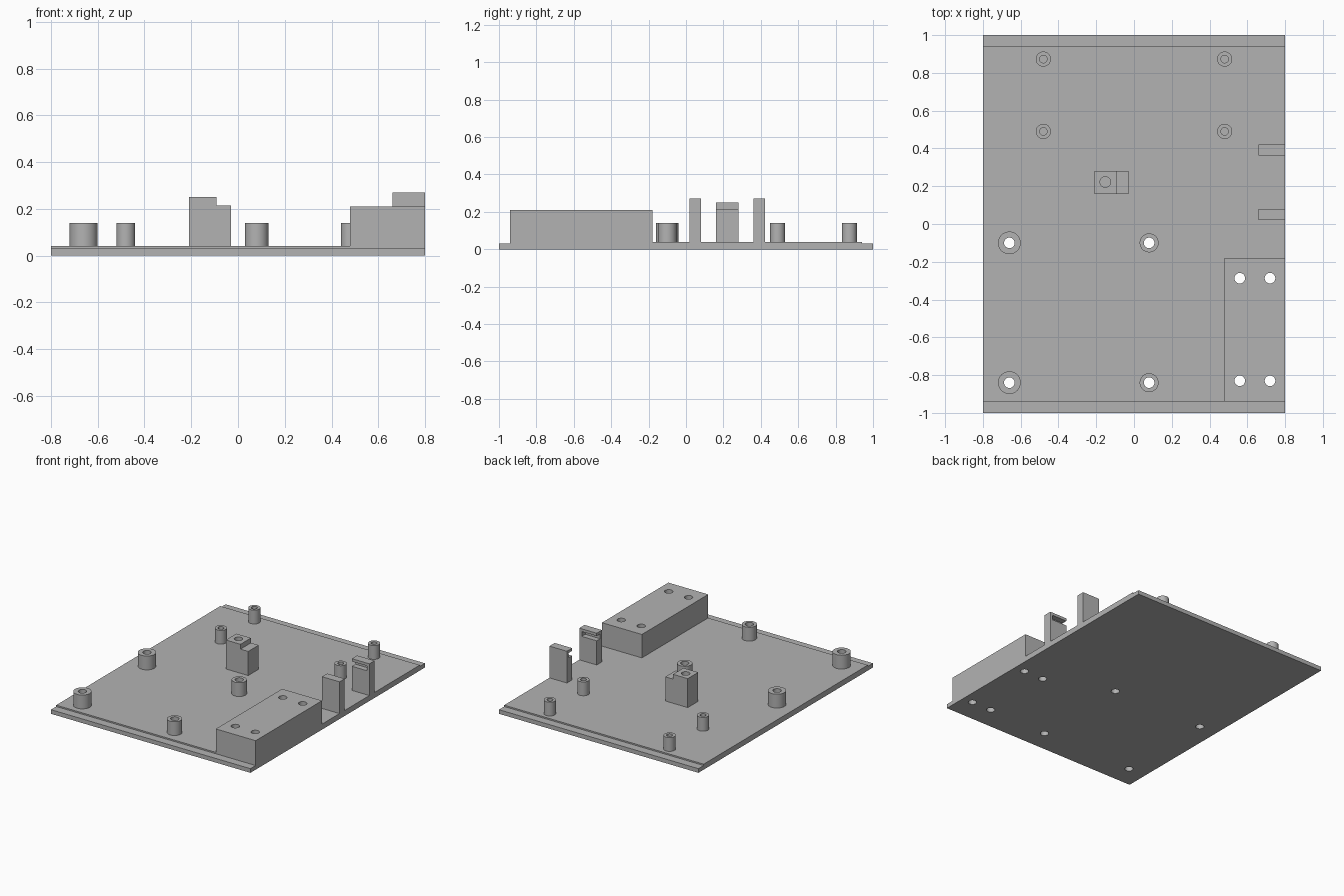
import bpy
import bmesh
from math import radians
from mathutils import Matrix, Vector

cube = bpy.data.objects.get("Cube")
if cube:
    bpy.data.objects.remove(cube, do_unlink=True)

grey = bpy.data.materials.new("plain_grey")
grey.use_nodes = True
grey.diffuse_color = (0.45, 0.45, 0.45, 1)
grey.node_tree.nodes["Principled BSDF"].inputs["Base Color"].default_value = grey.diffuse_color

TOP = 0.04        # upper surface of the plate
POST_TOP = 0.14
BLOCK_TOP = 0.21
BORE = 0.028


def finish(name, bm):
    bmesh.ops.recalc_face_normals(bm, faces=bm.faces)
    mesh = bpy.data.meshes.new(name)
    bm.to_mesh(mesh)
    bm.free()
    mesh.materials.append(grey)
    obj = bpy.data.objects.new(name, mesh)
    bpy.context.collection.objects.link(obj)
    return obj


def box(name, low, high):
    low, high = Vector(low), Vector(high)
    bm = bmesh.new()
    place = Matrix.Translation((low + high) / 2) @ Matrix.Diagonal((*(high - low), 1))
    bmesh.ops.create_cube(bm, size=1, matrix=place)
    return finish(name, bm)


def extrusion(name, points, shift):
    bm = bmesh.new()
    face = bm.faces.new([bm.verts.new(p) for p in points])
    made = bmesh.ops.extrude_face_region(bm, geom=[face])["geom"]
    verts = [g for g in made if isinstance(g, bmesh.types.BMVert)]
    bmesh.ops.translate(bm, verts=verts, vec=shift)
    return finish(name, bm)


def cylinders(name, centres, radius, bottom, top):
    bm = bmesh.new()
    for x, y in centres:
        bmesh.ops.create_cone(bm, cap_ends=True, segments=48, radius1=radius, radius2=radius,
                              depth=top - bottom,
                              matrix=Matrix.Translation((x, y, (bottom + top) / 2)))
    return finish(name, bm)


def select_only(obj):
    bpy.ops.object.select_all(action="DESELECT")
    obj.select_set(True)
    bpy.context.view_layer.objects.active = obj


def cut(obj, cutter):
    cutter.hide_render = True
    mod = obj.modifiers.new("cut", "BOOLEAN")
    mod.operation = "DIFFERENCE"
    mod.solver = "EXACT"
    mod.object = cutter
    select_only(obj)
    bpy.ops.object.modifier_apply(modifier=mod.name)
    bpy.data.objects.remove(cutter, do_unlink=True)


def soften(obj):
    select_only(obj)
    bpy.ops.object.shade_smooth_by_angle(angle=radians(30))


large_spots = [(-0.66, y) for y in (-0.84, -0.10)]
medium_spots = [(0.08, y) for y in (-0.84, -0.10)]
small_spots = [(x, y) for x in (-0.48, 0.48) for y in (0.49, 0.873)]
block_spots = [(x, y) for x in (0.56, 0.72) for y in (-0.83, -0.287)]

# Plate with a shallow step along its front and back edges
half = [(1, 0), (1, 0.03), (0.94, 0.03), (0.94, TOP)]
outline = half + [(-y, z) for y, z in reversed(half)]
plate = extrusion("base_plate", [(-0.8, y, z) for y, z in outline], (1.6, 0, 0))
cut(plate, cylinders("hole_cutter", large_spots + medium_spots + block_spots, BORE, -0.1, 0.3))
soften(plate)

# Drilled block at the front corner
block = box("mounting_block", (0.48, -0.94, TOP), (0.8, -0.18, BLOCK_TOP))
cut(block, cylinders("hole_cutter", block_spots, BORE, -0.1, 0.4))
soften(block)

# Hollow standoff posts
for name, spots, radius, bore in (("large_post", large_spots, 0.06, BORE),
                                  ("medium_post", medium_spots, 0.05, BORE),
                                  ("small_post", small_spots, 0.04, 0.02)):
    for i, spot in enumerate(spots):
        post = cylinders(f"{name}_{i + 1}", [spot], radius, TOP, POST_TOP)
        cut(post, cylinders("hole_cutter", [spot], bore, -0.1, 0.4))
        soften(post)

# Stepped bracket with a blind screw hole
steps = [(-0.21, TOP), (-0.03, TOP), (-0.03, 0.215), (-0.092, 0.215), (-0.092, 0.25), (-0.21, 0.25)]
bracket = extrusion("stepped_bracket", [(x, 0.16, z) for x, z in steps], (0, 0.12, 0))
cut(bracket, cylinders("hole_cutter", [(-0.152, 0.222)], BORE, 0.1, 0.4))
soften(bracket)

# Pair of clips with slots facing each other, closed at the outer end
for name, y, slot in (("front_clip", 0.02, (0.04, 0.1)), ("back_clip", 0.362, (-0.04, 0.02))):
    clip = box(name, (0.66, y, TOP), (0.8, y + 0.06, 0.27))
    cut(clip, box("slot_cutter", (0.6, y + slot[0] - 0.02, 0.215), (0.78, y + slot[1] + 0.02, 0.25)))
